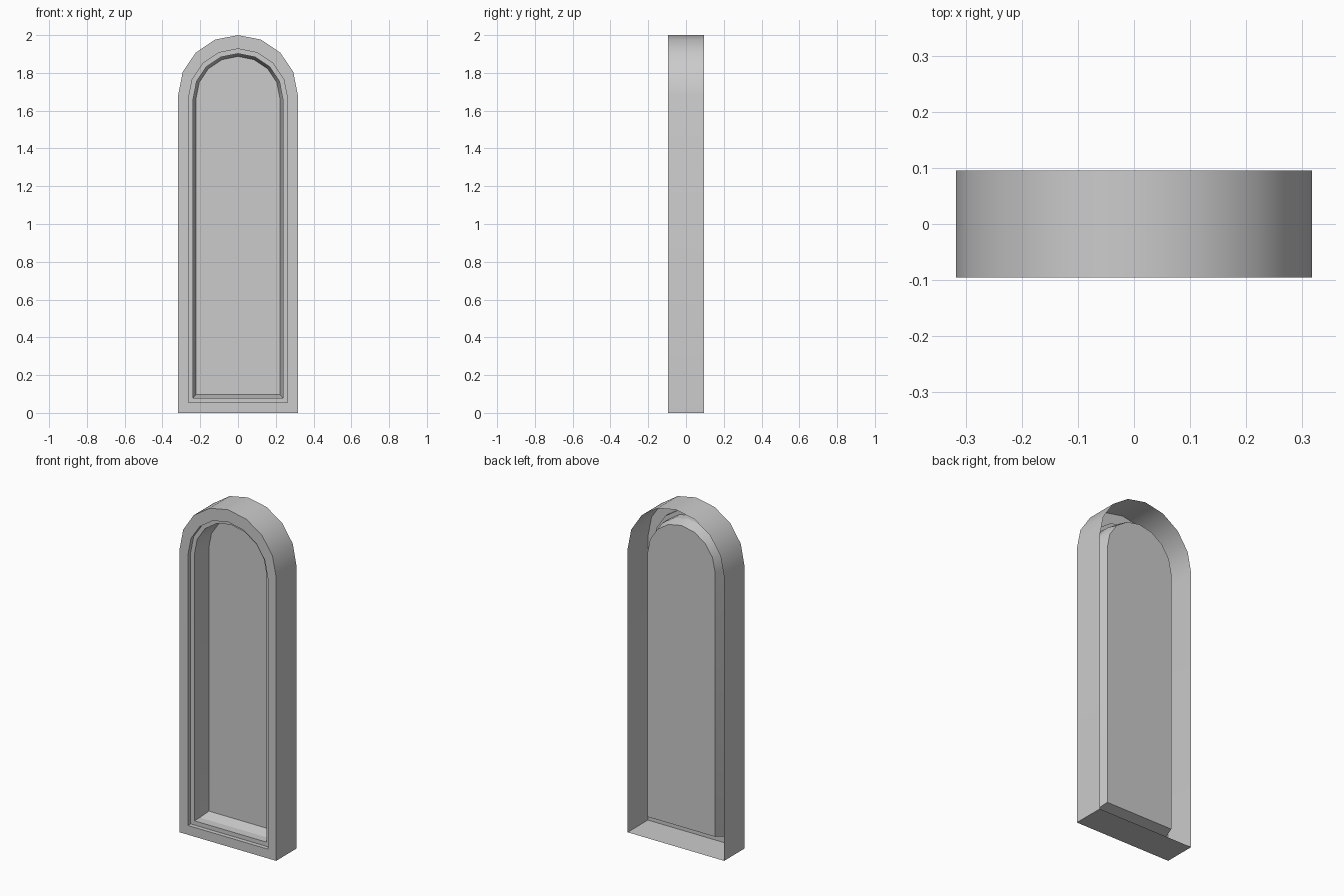
import bpy, bmesh, math

if "Cube" in bpy.data.objects:
    bpy.data.objects.remove(bpy.data.objects["Cube"])

SEG = 8  # facets in the round head


def arch(bm, r, y, z0, zc):
    """Loop of vertices: square foot, half-round head."""
    pts = [(-r, z0), (r, z0)]
    pts += [(r * math.cos(math.pi * i / SEG), zc + r * math.sin(math.pi * i / SEG))
            for i in range(SEG + 1)]
    return [bm.verts.new((x, y, z)) for x, z in pts]


# Section from the open back edge, round the front rim, down into the recess
# (half width, y, foot height, arch centre height)
section = [
    (0.317, 0.095, 0.0, 1.683),
    (0.317, -0.095, 0.0, 1.683),
    (0.262, -0.095, 0.055, 1.665),
    (0.262, -0.07, 0.055, 1.665),
    (0.237, -0.07, 0.08, 1.665),
    (0.237, -0.02, 0.08, 1.665),
    (0.222, 0.044, 0.098, 1.665),
]

bm = bmesh.new()
rings = [arch(bm, *s) for s in section]
n = len(rings[0])
for a, b in zip(rings, rings[1:]):
    for i in range(n):
        j = (i + 1) % n
        bm.faces.new((a[i], b[i], b[j], a[j]))

# Recessed back panel
bm.faces.new(rings[-1])
bm.normal_update()

# Smooth round the arch, crisp along every moulding line
for f in bm.faces:
    f.smooth = True
for ring in rings:
    for i in range(n):
        bm.edges.get((ring[i], ring[(i + 1) % n])).smooth = False
for a, b in zip(rings, rings[1:]):
    for i in (0, 1):
        bm.edges.get((a[i], b[i])).smooth = False

# Outer walls should face outward
probe = next(f for f in bm.faces if abs(f.calc_center_median().x - 0.317) < 1e-4)
if probe.normal.x < 0:
    bmesh.ops.reverse_faces(bm, faces=bm.faces[:])
bm.normal_update()
panel = max(bm.faces, key=lambda f: len(f.verts))
if panel.normal.y > 0:
    panel.normal_flip()

mesh = bpy.data.meshes.new("arched_window_frame")
bm.to_mesh(mesh)
bm.free()
obj = bpy.data.objects.new("arched_window_frame", mesh)
bpy.context.collection.objects.link(obj)
